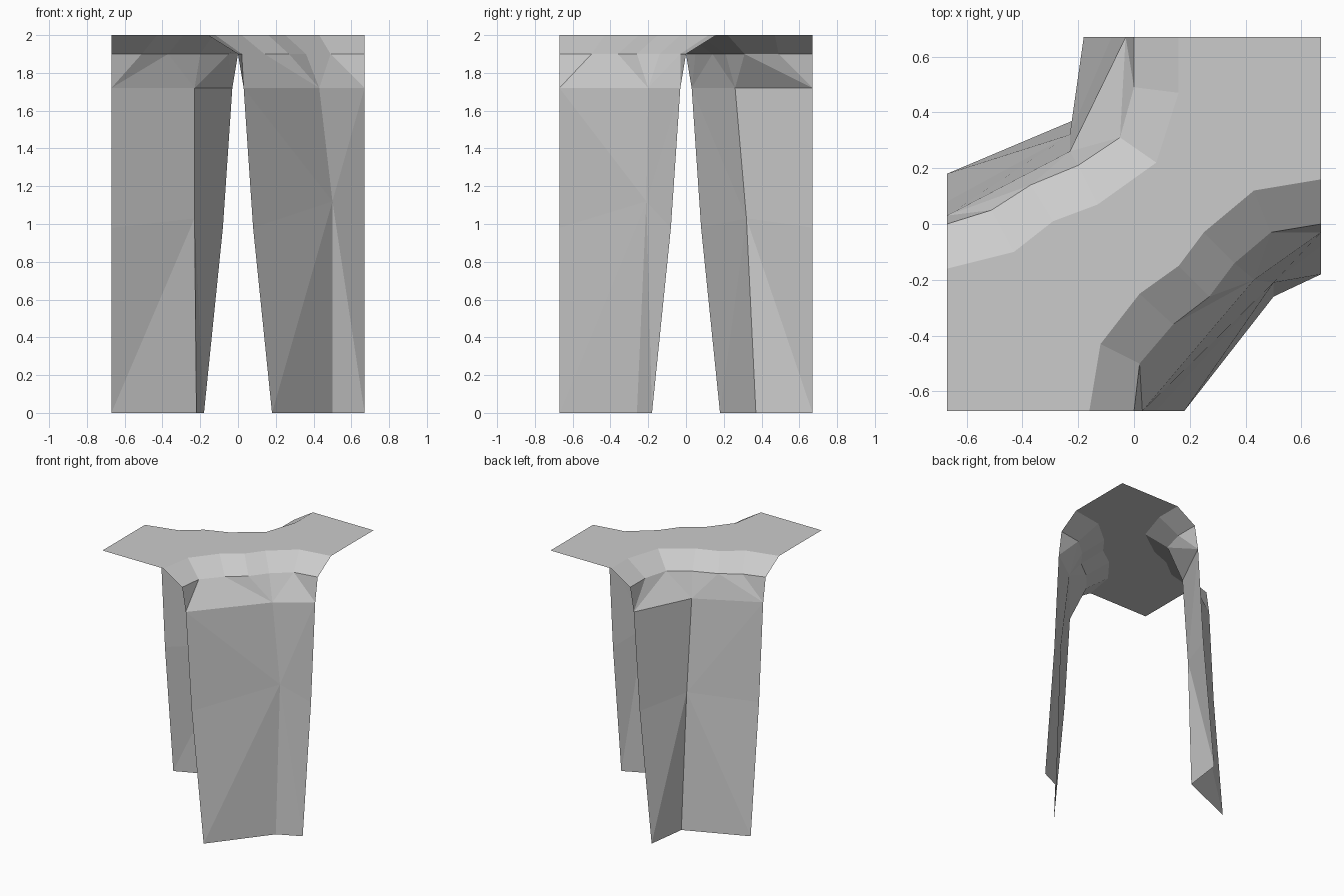
import bpy

if "Cube" in bpy.data.objects:
    bpy.data.objects.remove(bpy.data.objects["Cube"])

STONE = bpy.data.materials.new("grey_stone")
STONE.diffuse_color = (0.6, 0.6, 0.6, 1)
STONE.use_nodes = True
STONE.node_tree.nodes["Principled BSDF"].inputs["Base Color"].default_value = STONE.diffuse_color


def row(points, z):
    return [(x, y, z) for x, y in points]


def build(name, verts, faces):
    me = bpy.data.meshes.new(name)
    me.from_pydata(verts, [], faces)
    me.materials.append(STONE)
    ob = bpy.data.objects.new(name, me)
    bpy.context.collection.objects.link(ob)
    return ob


def cliff(name, lip, rim, shoulder, waist, foot, shared, flip):
    """Rows of points from top to ground; shared gives the rim points met by each shoulder point."""
    verts = row(lip, 2.0) + row(rim, 1.9) + row(shoulder, 1.72) + waist + row(foot, 0.0)
    n = len(lip)
    s, w, f = 2 * n, 2 * n + 3, 2 * n + 6
    # bevelled lip
    faces = [(i, i + 1, n + i + 1, n + i) for i in range(n - 1)]
    # rim fans down to the three shoulder points
    a, b = shared
    for k, (lo, hi) in enumerate(((0, a), (a, b), (b, n - 1))):
        faces += [(n + i, n + i + 1, s + k) for i in range(lo, hi)]
    faces += [(n + a, s + 1, s), (n + b, s + 2, s + 1)]
    # wall: fan of triangles round the middle waist point
    ring = [s, s + 1, s + 2, w + 2, f + 2, f + 1, f, w]
    faces += [(ring[i], ring[(i + 1) % 8], w + 1) for i in range(8)]
    if flip:
        faces = [q[::-1] for q in faces]
    return build(name, verts, faces)


# upper edges of the two cliffs
front_lip = [(-.16, -.67), (-.12, -.43), (.02, -.25), (.16, -.15), (.25, -.03), (.43, .12), (.67, .16)]
back_lip = [(-.67, -.16), (-.43, -.1), (-.29, .01), (-.13, .07), (.08, .22), (.16, .47), (.16, .67)]

# flat plateau between them
plateau = row([(-.67, -.67)] + front_lip + [(.67, .67)] + back_lip[::-1], 2.0)
build("plateau", plateau, [tuple(range(len(plateau)))])

# cliff at the front right
cliff("front_cliff", front_lip,
      [(0, -.67), (.02, -.5), (.14, -.36), (.27, -.26), (.36, -.14), (.49, -.03), (.67, 0)],
      [(.03, -.67), (.43, -.2), (.67, -.03)],
      [(.08, -.67, .98), (.5, -.21, 1.12), (.67, -.08, .98)],
      [(.18, -.67), (.5, -.26), (.67, -.18)], (1, 5), True)

# cliff at the back left
cliff("back_cliff", back_lip,
      [(-.67, 0), (-.51, .05), (-.37, .14), (-.2, .21), (-.05, .31), (0, .49), (0, .67)],
      [(-.67, .03), (-.23, .26), (-.03, .67)],
      [(-.67, .08, .98), (-.23, .32, 1.03), (-.08, .67, .98)],
      [(-.67, .18), (-.22, .37), (-.18, .67)], (2, 4), False)
